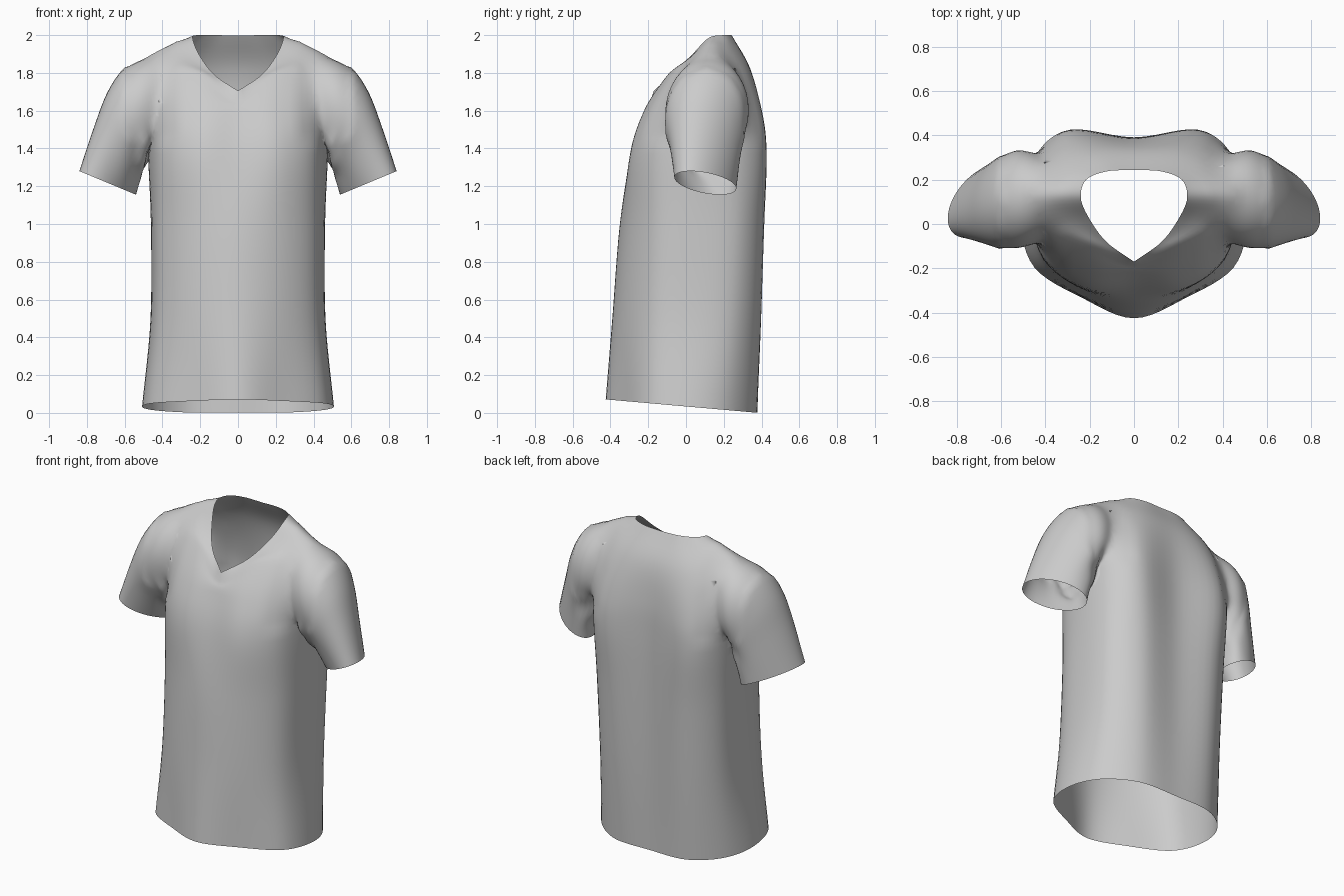
import bpy, bmesh, math
from mathutils import Vector as V

if "Cube" in bpy.data.objects:
    bpy.data.objects.remove(bpy.data.objects["Cube"])


def spline(pts, n, start=None, end=None):
    """Catmull-Rom through pts, n steps per span, optional phantom ends."""
    p = [start or 2 * pts[0] - pts[1]] + pts + [end or 2 * pts[-1] - pts[-2]]
    out = []
    for i in range(1, len(p) - 2):
        a, b, c, d = p[i - 1:i + 3]
        for k in range(n):
            t = k / n
            out.append(0.5 * (2 * b + (c - a) * t + (2 * a - 5 * b + 4 * c - d) * t * t
                              + (3 * b - a - 3 * c + d) * t ** 3))
    return out + [pts[-1].copy()]


def flip(v):
    return V((-v.x, v.y, v.z))


def full_ring(half, sharp, n=6):
    """Half outline (front centre to back centre) -> closed symmetric ring."""
    if sharp:
        h = spline(half, n)
    else:
        h = spline(half, n, flip(half[1]), flip(half[-2]))
    return h + [flip(v) for v in reversed(h[1:-1])]


def loft(name, rings, n, caps):
    """Loft rings into a solid whose ends are fans around cap centres."""
    cols = [spline([r[i] for r in rings], n) for i in range(len(rings[0]))]
    bm = bmesh.new()
    g = [[bm.verts.new(p) for p in c] for c in cols]
    m = len(g)
    for i in range(m):
        a, b = g[i], g[(i + 1) % m]
        for j in range(len(a) - 1):
            bm.faces.new((a[j], b[j], b[j + 1], a[j + 1]))
    for j, centre in zip((0, -1), caps):
        c = bm.verts.new(centre)
        for i in range(m):
            bm.faces.new((g[i][j], g[(i + 1) % m][j], c))
    bmesh.ops.recalc_face_normals(bm, faces=bm.faces)
    me = bpy.data.meshes.new(name)
    bm.to_mesh(me)
    bm.free()
    ob = bpy.data.objects.new(name, me)
    bpy.context.collection.objects.link(ob)
    return ob


def level(z, xy):
    return [V((x, y, z)) for x, y in xy]


# Torso: hem, waist, chest, armhole, shoulder and neckline half outlines
hem = [(0, -.425), (.23, -.335), (.45, -.195), (.508, .02), (.445, .225), (.26, .362), (0, .375)]
halves = [
    [V((x, y, .034 - .088 * y)) for x, y in hem],
    level(.5, [(0, -.39), (.23, -.325), (.415, -.175), (.463, .05), (.425, .265), (.26, .39), (0, .385)]),
    level(1.0, [(0, -.35), (.23, -.30), (.41, -.155), (.46, .07), (.43, .29), (.27, .41), (0, .39)]),
    level(1.37, [(0, -.29), (.22, -.285), (.41, -.155), (.475, .10), (.44, .31), (.29, .425), (0, .39)]),
    [V(p) for p in [(0, -.22, 1.59), (.2, -.215, 1.6), (.40, -.12, 1.6), (.475, .1, 1.6),
                    (.45, .29, 1.6), (.28, .4, 1.59), (0, .38, 1.6)]],
    [V(p) for p in [(0, -.19, 1.65), (.2, -.1, 1.785), (.38, -.01, 1.835), (.475, .12, 1.893),
                    (.41, .235, 1.84), (.23, .33, 1.82), (0, .34, 1.82)]],
    [V(p) for p in [(0, -.17, 1.705), (.125, -.08, 1.79), (.205, .03, 1.895), (.24, .12, 1.985),
                    (.215, .2, 2.0), (.12, .238, 2.0), (0, .243, 1.997)]],
]
rings = [full_ring(h, i == len(halves) - 1) for i, h in enumerate(halves)]
hem_c, neck_c = V((0, 0, .034)), V((0, .08, 1.9))
shirt = loft("shirt", rings, 6, (hem_c, neck_c))
cap_centres = [hem_c, neck_c]

# Sleeves: top point, underarm point and half depth of each ring
stations = [
    ((.36, .12, 1.89), (.36, .11, 1.47), .15),
    ((.49, .12, 1.885), (.43, .11, 1.41), .215),
    ((.60, .11, 1.828), (.465, .11, 1.36), .23),
    ((.69, .08, 1.70), (.49, .12, 1.30), .21),
    ((.76, .05, 1.52), (.515, .15, 1.24), .18),
    ((.84, .025, 1.28), (.54, .18, 1.155), .145),
]
for side in (1, -1):
    srings = []
    for k, (t, b, d) in enumerate(stations):
        t, b = V(t), V(b)
        ring = []
        for i in range(40):
            a = i / 40 * math.tau
            # Soft gathers on the lower half near the armhole
            w = max(0, -math.cos(a) + .3) * (0, .04, .07, .05, .02, 0)[k]
            r = 1 + w * math.sin(6 * a + 1.5 * k)
            p = (t + b) / 2 + (t - b) / 2 * math.cos(a) * r + V((0, d, 0)) * math.sin(a) * r
            ring.append(V((side * p.x, p.y, p.z)))
        srings.append(ring)
    ends = [sum(r, V()) / len(r) for r in (srings[0], srings[-1])]
    cap_centres.append(ends[1])
    sleeve = loft("sleeve", srings, 5, ends)
    bpy.context.view_layer.objects.active = shirt
    mod = shirt.modifiers.new("join_sleeve", "BOOLEAN")
    mod.operation, mod.solver, mod.object = "UNION", "EXACT", sleeve
    bpy.ops.object.modifier_apply(modifier=mod.name)
    bpy.data.objects.remove(sleeve)

# Open the hem, neck and cuffs, then soften the armhole seams
bm = bmesh.new()
bm.from_mesh(shirt.data)
caps = [v for v in bm.verts if any((v.co - c).length < .002 for c in cap_centres)]
bmesh.ops.delete(bm, geom=caps, context="VERTS")
bmesh.ops.remove_doubles(bm, verts=bm.verts, dist=.008)
seam = [v for v in bm.verts if .33 < abs(v.co.x) < .6 and v.co.z > 1.45 and not v.is_boundary]
for _ in range(12):
    bmesh.ops.smooth_vert(bm, verts=seam, factor=.5, use_axis_x=True, use_axis_y=True, use_axis_z=True)
for f in bm.faces:
    f.smooth = True
bm.to_mesh(shirt.data)
bm.free()
